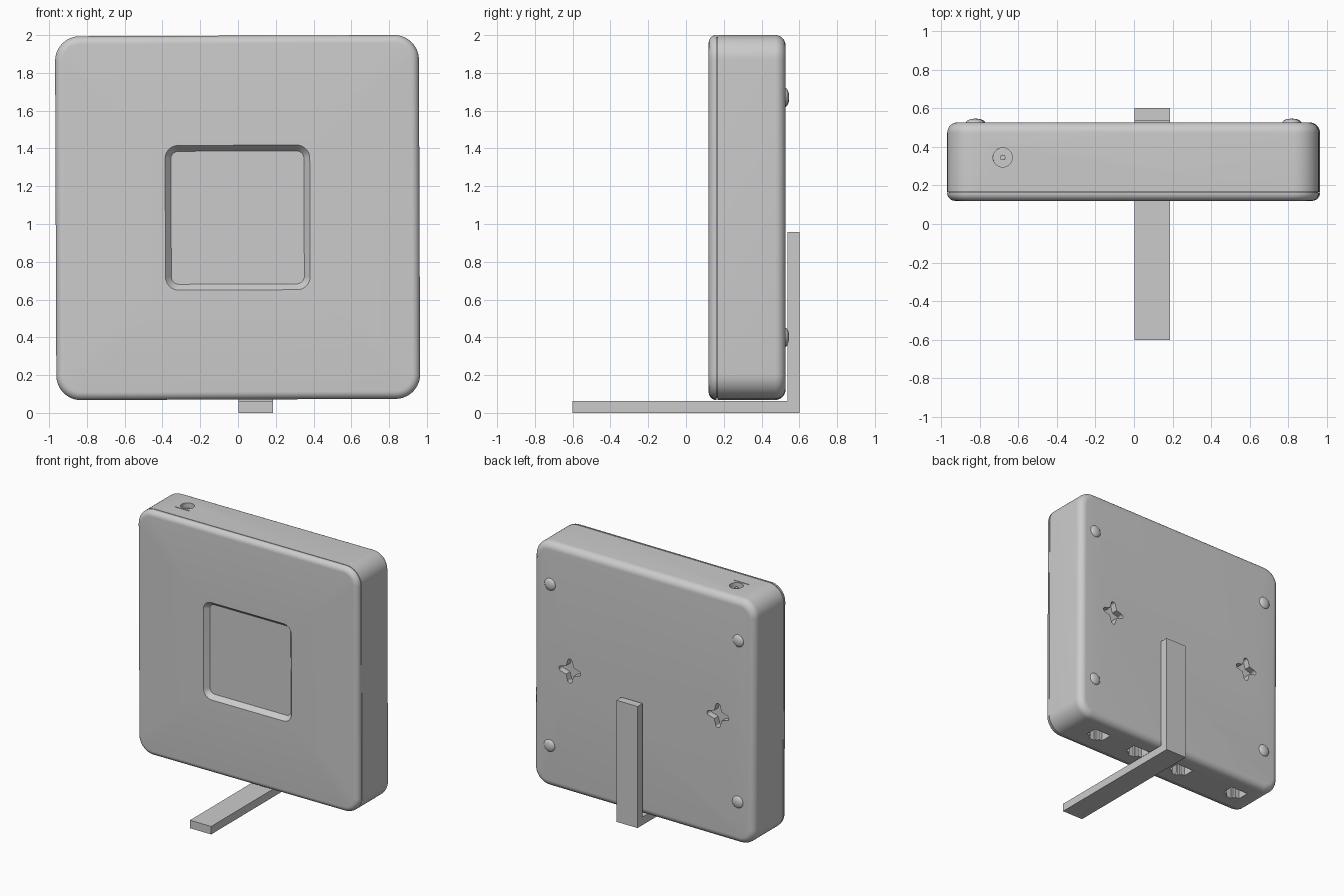
import bpy, bmesh
from math import sin, cos, pi, radians
from mathutils import Vector, Matrix

if "Cube" in bpy.data.objects:
    bpy.data.objects.remove(bpy.data.objects["Cube"])

CZ, HALF, RAD = 1.034, 0.963, 0.13       # case centre height, half size, corner radius
ROOT = bpy.context.scene.collection


def make_object(name, bm, smooth=True):
    bmesh.ops.recalc_face_normals(bm, faces=bm.faces)
    me = bpy.data.meshes.new(name)
    bm.to_mesh(me)
    bm.free()
    ob = bpy.data.objects.new(name, me)
    ROOT.objects.link(ob)
    if smooth:
        smooth_object(ob)
    return ob


def smooth_object(ob):
    bpy.ops.object.select_all(action='DESELECT')
    ob.select_set(True)
    bpy.context.view_layer.objects.active = ob
    bpy.ops.object.shade_smooth_by_angle(angle=radians(30))


def rounded_square(half, rad, y, n=12):
    pts = []
    for k, (sx, sz) in enumerate([(1, 1), (-1, 1), (-1, -1), (1, -1)]):
        for i in range(n + 1):
            a = pi / 2 * (k + i / n)
            pts.append((sx * (half - rad) + rad * cos(a), y,
                        CZ + sz * (half - rad) + rad * sin(a)))
    return pts


def loft(name, rings):
    # rings: (half size, corner radius, y), capped at both ends
    bm = bmesh.new()
    loops = [[bm.verts.new(p) for p in rounded_square(*r)] for r in rings]
    for a, b in zip(loops, loops[1:]):
        for i in range(len(a)):
            j = (i + 1) % len(a)
            bm.faces.new((a[i], a[j], b[j], b[i]))
    bm.faces.new(loops[0])
    bm.faces.new(loops[-1])
    return make_object(name, bm)


def fillet(y_edge, y_face, r, n=8):
    # rings rolling from the side wall onto a front or back face
    out = []
    for i in range(n + 1):
        a = pi / 2 * i / n
        inset = r * (1 - cos(a))
        out.append((HALF - inset, RAD - inset, y_edge + (y_face - y_edge) * sin(a)))
    return out


def prism(bm, pts, vec):
    a = [bm.verts.new(p) for p in pts]
    b = [bm.verts.new(Vector(p) + Vector(vec)) for p in pts]
    bm.faces.new(a)
    bm.faces.new(b[::-1])
    for i in range(len(a)):
        j = (i + 1) % len(a)
        bm.faces.new((a[j], a[i], b[i], b[j]))


def box(bm, x0, x1, y0, y1, z0, z1):
    prism(bm, [(x0, y0, z0), (x1, y0, z0), (x1, y1, z0), (x0, y1, z0)], (0, 0, z1 - z0))


def circle(x, y, z, r, n=32):
    return [(x + r * cos(2 * pi * i / n), y + r * sin(2 * pi * i / n), z) for i in range(n)]


FRONT, BACK, TOP, BOTTOM = 0.12, 0.527, CZ + HALF, CZ - HALF

# front cover with a shallow bevelled square recess
cover = loft("front_cover", [(HALF, RAD, 0.162)] + fillet(0.160, FRONT, 0.042)
             + [(0.383, 0.07, FRONT), (0.352, 0.04, 0.157)])

# rear housing with a lip behind the seam
housing = loft("rear_housing", [(HALF - 0.01, RAD - 0.01, 0.160), (HALF - 0.01, RAD - 0.01, 0.167),
                                (HALF, RAD, 0.167)] + fillet(0.472, BACK, 0.055))

# openings: power socket, four network ports, two wall mount holes
cut = bmesh.new()
prism(cut, circle(-0.675, 0.345, TOP + 0.02, 0.05), (0, 0, -0.17))
box(cut, -0.74, -0.61, 0.278, 0.284, TOP - 0.006, TOP + 0.02)
PORTS = (0.63, 0.25, -0.17, -0.70)
PY = 0.33
half_port = [(0.075, 0.06), (0.075, -0.035), (0.042, -0.035),
             (0.042, -0.055), (0.024, -0.055), (0.024, -0.07)]
port = half_port + [(-x, y) for x, y in reversed(half_port)]
for px in PORTS:
    prism(cut, [(px + x, PY + y, BOTTOM - 0.02) for x, y in port], (0, 0, 0.2))
for mx in (-0.645, 0.645):
    star = []
    for k in range(4):
        t = k * pi / 2
        for i in range(9):
            a = t - pi / 2 + pi * i / 8
            star.append((mx + 0.075 * cos(t) + 0.02 * cos(a), BACK - 0.05,
                         CZ + 0.075 * sin(t) + 0.02 * sin(a)))
        star.append((mx + 0.046 * cos(t + pi / 4), BACK - 0.05, CZ + 0.046 * sin(t + pi / 4)))
    prism(cut, star, (0, 0.1, 0))
cutter = make_object("opening_cutter", cut, smooth=False)
cutter.hide_render = True

mod = housing.modifiers.new("openings", 'BOOLEAN')
mod.object = cutter
mod.operation = 'DIFFERENCE'
mod.solver = 'EXACT'
bpy.context.view_layer.update()
done = bpy.data.meshes.new_from_object(housing.evaluated_get(bpy.context.evaluated_depsgraph_get()))
housing.modifiers.clear()
housing.data = done
bpy.data.objects.remove(cutter)
smooth_object(housing)

# power pin
bm = bmesh.new()
prism(bm, circle(-0.675, 0.345, TOP - 0.155, 0.014, 16), (0, 0, 0.14))
pin = make_object("power_pin", bm)

# contacts inside the ports
bm = bmesh.new()
for px in PORTS:
    for i in range(8):
        x = px + (i - 3.5) * 0.015
        box(bm, x - 0.003, x + 0.003, PY + 0.035, PY + 0.061, BOTTOM + 0.03, BOTTOM + 0.185)
contacts = make_object("port_contacts", bm, smooth=False)

# domed feet on the back
bm = bmesh.new()
for x in (-0.82, 0.82):
    for z in (0.40, 1.67):
        bmesh.ops.create_uvsphere(bm, u_segments=24, v_segments=16, radius=1,
                                  matrix=Matrix.Translation((x, BACK - 0.003, z))
                                  @ Matrix.Diagonal((0.048, 0.022, 0.048, 1)))
feet = make_object("back_feet", bm)

# the case leans very slightly to one side
tilt = (Matrix.Translation((-0.002, 0, CZ)) @ Matrix.Rotation(radians(-0.22), 4, 'Y')
        @ Matrix.Translation((0, 0, -CZ)))
for ob in (cover, housing, pin, contacts, feet):
    ob.data.transform(tilt)

# L-shaped stand
bm = bmesh.new()
side = [(-0.6, 0), (0.6, 0), (0.6, 0.957), (0.537, 0.957), (0.537, 0.063), (-0.6, 0.063)]
prism(bm, [(0.002, y, z) for y, z in side], (0.184, 0, 0))
make_object("stand", bm, smooth=False)
